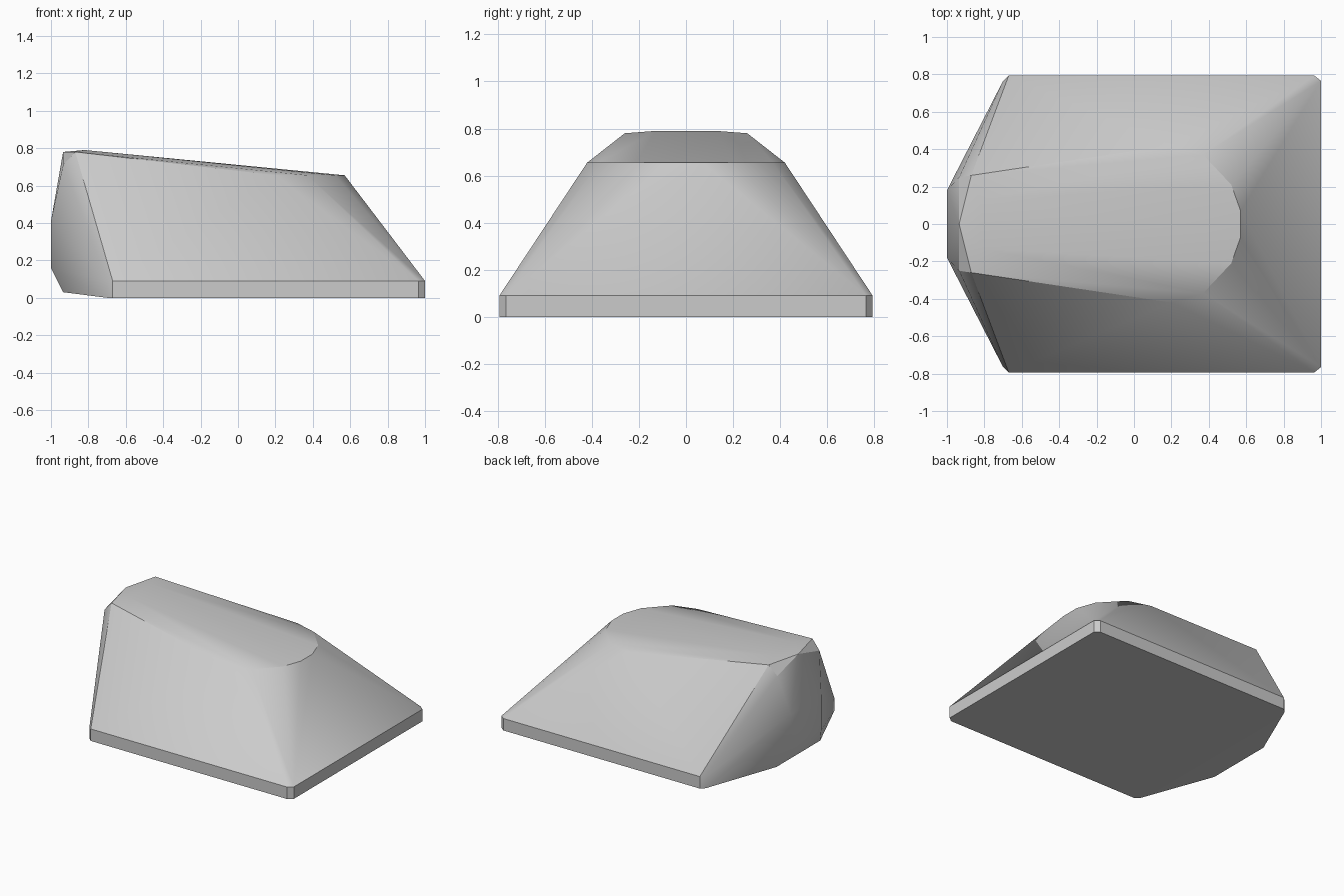
import bpy, bmesh, math

cube = bpy.data.objects.get("Cube")
if cube:
    bpy.data.objects.remove(cube, do_unlink=True)

# One plain grey material
grey = bpy.data.materials.new("plain grey")
grey.use_nodes = True
colour = (0.6, 0.6, 0.6, 1)
grey.diffuse_color = colour
grey.node_tree.nodes["Principled BSDF"].inputs["Base Color"].default_value = colour

# Half outlines (x, y, z), mirrored across y
base = [(x, y, z) for z in (0, 0.09)
        for x, y in ((-0.70, 0.765), (-0.67, 0.793), (0.965, 0.793), (1, 0.765))]
top_front = [(x, y, 0.655) for x, y in
             ((0.57, 0.07), (0.52, 0.21), (0.37, 0.37), (0.2, 0.42))]
top_back = [(-0.87, 0.26, 0.78), (-0.935, 0.25, 0.71),
            (-0.935, 0, 0.78), (-0.82, 0.13, 0.79)]
nose = [(-1, 0.18, 0.16), (-1, 0.18, 0.41), (-0.935, 0.26, 0.03)]

# Shell wrapped around the outlines
bm = bmesh.new()
for x, y, z in base + top_front + top_back + nose:
    for side in ((1, -1) if y else (1,)):
        bm.verts.new((x, y * side, z))
hull = bmesh.ops.convex_hull(bm, input=bm.verts[:])
inside = {g for g in hull["geom_interior"] + hull["geom_unused"]
          if isinstance(g, bmesh.types.BMVert)}
bmesh.ops.delete(bm, geom=list(inside), context='VERTS')
bmesh.ops.dissolve_limit(bm, angle_limit=math.radians(1),
                         verts=bm.verts[:], edges=bm.edges[:])
bmesh.ops.recalc_face_normals(bm, faces=bm.faces[:])

mesh = bpy.data.meshes.new("wedge_body")
bm.to_mesh(mesh)
bm.free()
mesh.materials.append(grey)
body = bpy.data.objects.new("wedge_body", mesh)
bpy.context.collection.objects.link(body)

# Soft shading with crisp main edges
bpy.context.view_layer.objects.active = body
body.select_set(True)
bpy.ops.object.shade_smooth_by_angle(angle=math.radians(30))
